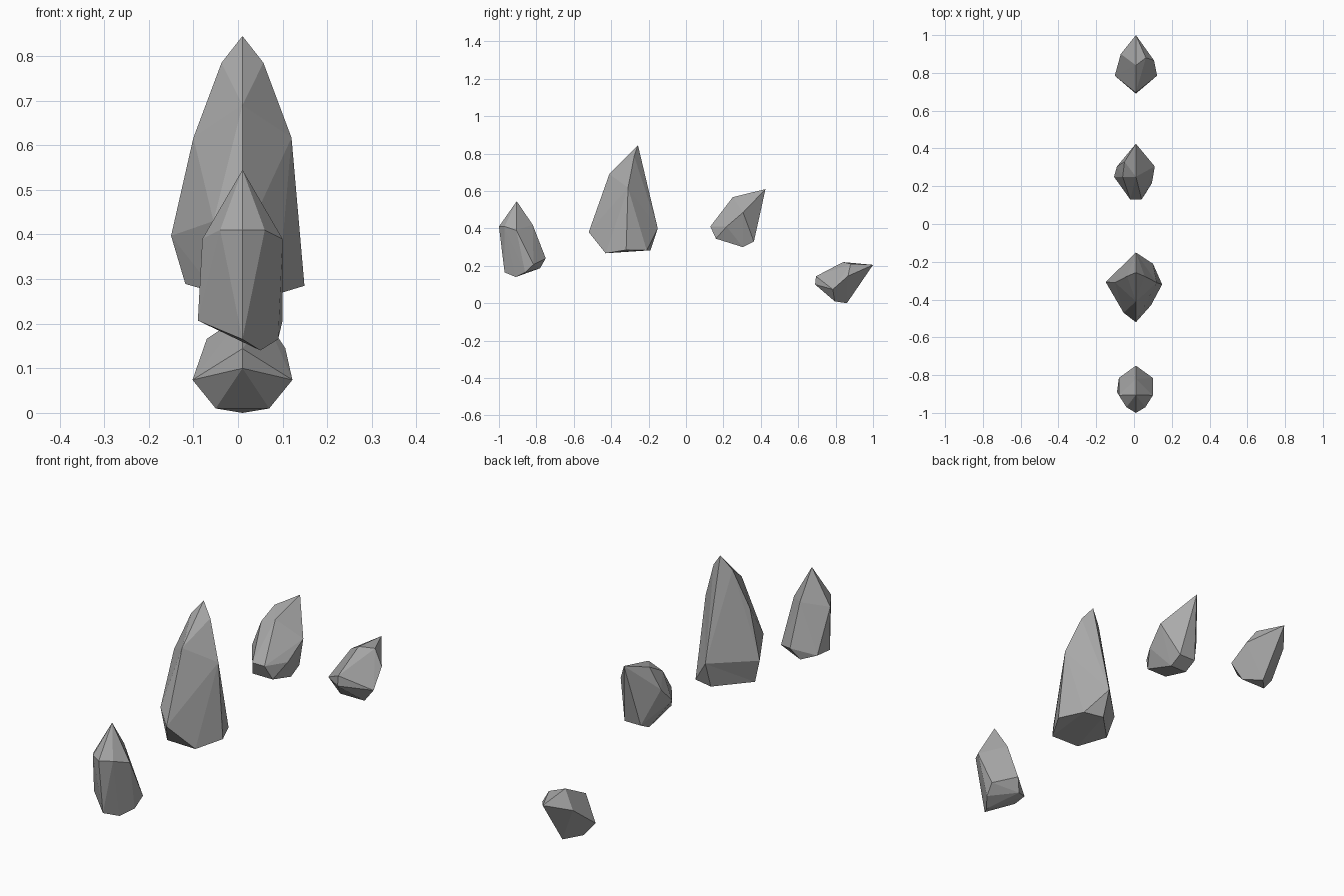
import bpy
import bmesh
from mathutils import Vector

MIDDLE = .01  # the row of crystals sits slightly off the centre plane

if "Cube" in bpy.data.objects:
    bpy.data.objects.remove(bpy.data.objects["Cube"], do_unlink=True)

stone = bpy.data.materials.new("stone_grey")
stone.use_nodes = True
stone_colour = (.4, .4, .4, 1)
stone.diffuse_color = stone_colour
stone.node_tree.nodes["Principled BSDF"].inputs["Base Color"].default_value = stone_colour


def ridge(y, z):
    """One corner on the centre plane."""
    return [Vector((MIDDLE, y, z))]


def corner(x, y, z):
    """One corner away from the centre plane."""
    return [Vector((x, y, z))]


def both_sides(half_width, y, z):
    """A mirrored pair of corners, left and right of the centre plane."""
    return [Vector((MIDDLE + side * half_width, y, z)) for side in (-1, 1)]


def build_crystal(name, *corner_groups, dent_at=None, dent_by=None):
    """Wrap flat facets around the corners, then optionally push one corner in."""
    mesh_builder = bmesh.new()
    for group in corner_groups:
        for position in group:
            mesh_builder.verts.new(position)
    hull = bmesh.ops.convex_hull(mesh_builder, input=mesh_builder.verts[:])
    unused = [item for item in set(hull["geom_interior"] + hull["geom_unused"])
              if isinstance(item, bmesh.types.BMVert)]
    bmesh.ops.delete(mesh_builder, geom=unused, context='VERTS')
    if dent_at:
        nearest = min(mesh_builder.verts, key=lambda vert: (vert.co - dent_at[0]).length)
        nearest.co += Vector(dent_by)
    bmesh.ops.recalc_face_normals(mesh_builder, faces=mesh_builder.faces[:])

    mesh = bpy.data.meshes.new(name)
    mesh_builder.to_mesh(mesh)
    mesh_builder.free()
    mesh.materials.append(stone)
    crystal = bpy.data.objects.new(name, mesh)
    bpy.context.scene.collection.objects.link(crystal)
    return crystal


# Upright front crystal: pointed cap, straight shaft, slanted foot
build_crystal(
    "front_crystal",
    ridge(-.905, .545),
    ridge(-1, .41),
    both_sides(.05, -.97, .41),
    both_sides(.09, -.907, .39),
    ridge(-.82, .42),
    ridge(-.97, .165),
    corner(.05, -.91, .14),
    corner(.09, -.86, .165),
    both_sides(.09, -.815, .207),
    corner(-.09, -.89, .207),
    ridge(-.75, .24),
    corner(-.02, -.78, .187),
)

# Tallest crystal: hooked tip, broad waist, narrowing foot
hook = ridge(-.175, .57)
build_crystal(
    "tall_crystal",
    ridge(-.257, .845),
    both_sides(.047, -.277, .785),
    ridge(-.41, .69),
    both_sides(.11, -.31, .617),
    corner(.06, -.385, .54),
    corner(-.055, -.47, .43),
    corner(-.15, -.307, .397),
    ridge(-.52, .38),
    ridge(-.123, .4),
    corner(.09, -.43, .267),
    corner(.149, -.32, .285),
    corner(.1, -.21, .283),
    corner(-.118, -.32, .289),
    corner(-.05, -.43, .27),
    ridge(-.19, .283),
    hook,
    dent_at=hook,
    dent_by=(0, -.028, 0),
)

# Leaning crystal: tip swept backwards
build_crystal(
    "leaning_crystal",
    ridge(.425, .61),
    ridge(.25, .567),
    corner(-.05, .33, .585),
    corner(-.06, .25, .54),
    both_sides(.1, .305, .485),
    corner(.095, .217, .41),
    corner(-.106, .25, .42),
    both_sides(.03, .13, .41),
    both_sides(.05, .16, .345),
    both_sides(.04, .304, .3),
    both_sides(.04, .363, .33),
)

# Small rear crystal: almost lying down
build_crystal(
    "rear_crystal",
    ridge(1, .205),
    ridge(.84, .22),
    corner(.063, .88, .21),
    corner(.106, .866, .145),
    corner(-.07, .9, .166),
    both_sides(.112, .785, .074),
    ridge(.695, .144),
    ridge(.69, .1),
    both_sides(.06, .795, .01),
    ridge(.86, 0),
)
